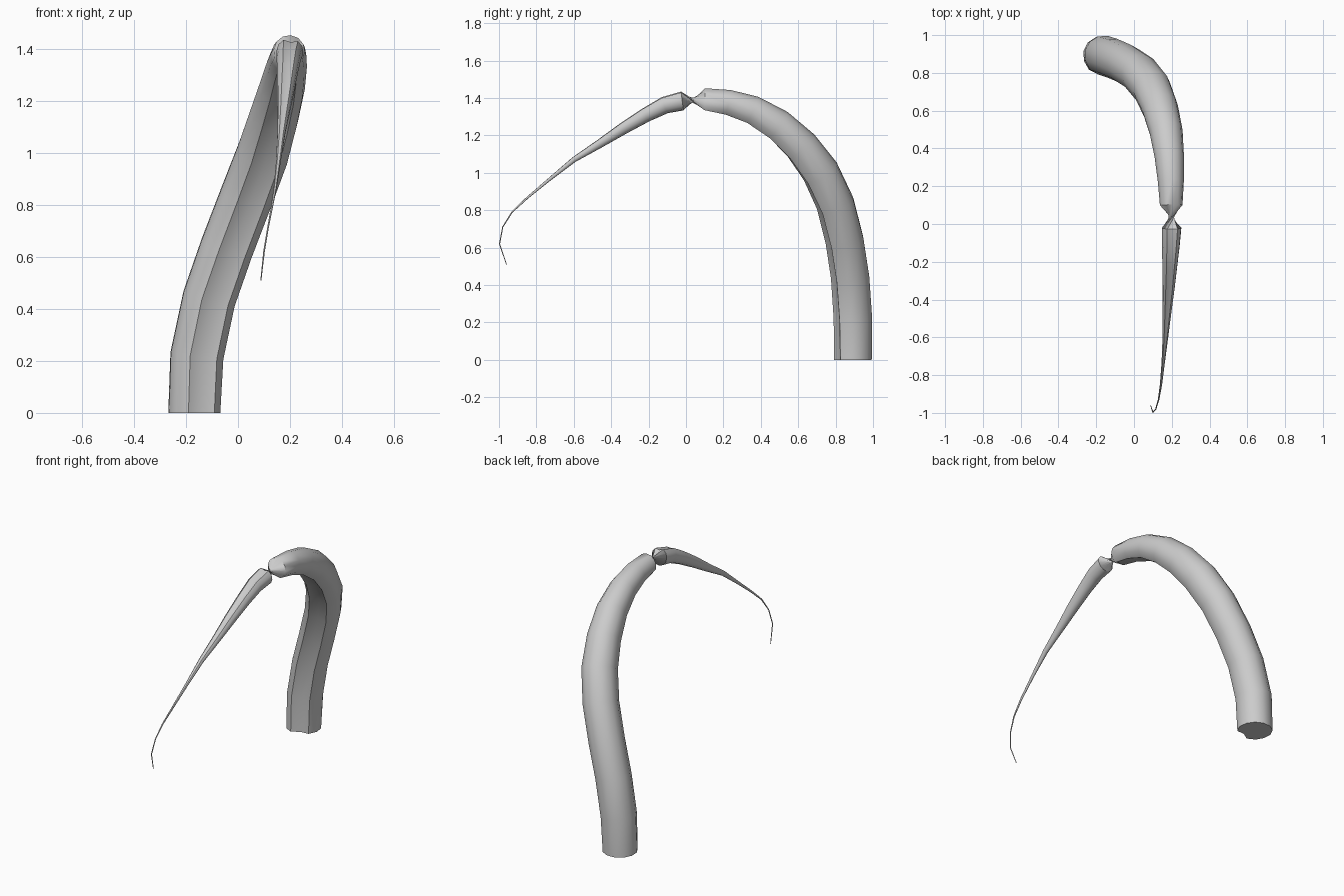
import bpy, bmesh, math
from mathutils import Vector

if "Cube" in bpy.data.objects:
    bpy.data.objects.remove(bpy.data.objects["Cube"])

# centre line (x, y, z, radius) of the thick arch, from the ground up to the pinch
arch = [(-.17, .895, 0, .1), (-.16, .895, .22, .103), (-.113, .88, .44, .103),
        (-.045, .85, .635, .103), (.03, .8, .83, .103), (.095, .72, 1.0, .102),
        (.138, .615, 1.14, .096), (.17, .49, 1.255, .088), (.187, .355, 1.335, .078),
        (.195, .225, 1.375, .069), (.197, .10, 1.392, .06)]
# thin tail that tapers from the pinch to a curled tip
tail = [(.199, -.02, 1.385, .052), (.195, -.115, 1.362, .047), (.19, -.215, 1.31, .04),
        (.183, -.335, 1.238, .033), (.175, -.46, 1.157, .024), (.166, -.6, 1.07, .015),
        (.155, -.73, .965, .009), (.143, -.85, .865, .006), (.13, -.93, .79, .004),
        (.115, -.98, .71, .003), (.1, -.997, .62, .003), (.088, -.96, .51, .002)]

# round cross-section with a shallow groove on the inner side
SIDES = 12
profile = [1.0] * SIDES
profile[0] = .78
profile[1] = profile[-1] = 1.05
profile[2] = profile[-2] = 1.04

path = arch + tail
points = [Vector(p[:3]) for p in path]
centre = Vector((.1, .1, .3))
bm = bmesh.new()
rings = []
for k, p in enumerate(points):
    t = points[min(k + 1, len(points) - 1)] - points[max(k - 1, 0)]
    t = Vector((0, 0, 1)) if k == 0 else t.normalized()
    u = centre - p
    u = (u - t * u.dot(t)).normalized()
    v = t.cross(u)
    # the section turns half way round at the pinch
    turn = math.pi if k >= len(arch) else 0
    ring = []
    for i in range(SIDES):
        a = 2 * math.pi * i / SIDES
        r = path[k][3] * profile[i]
        ring.append(bm.verts.new(p + r * (u * math.cos(a + turn) + v * math.sin(a + turn))))
    rings.append(ring)

# skin and end caps
for a, b in zip(rings, rings[1:]):
    for i in range(SIDES):
        j = (i + 1) % SIDES
        bm.faces.new((a[i], a[j], b[j], b[i]))
bm.faces.new(rings[0][::-1])
bm.faces.new(rings[-1])

mesh = bpy.data.meshes.new("twisted_tail")
bm.to_mesh(mesh)
bm.free()
obj = bpy.data.objects.new("twisted_tail", mesh)
bpy.context.collection.objects.link(obj)
bpy.context.view_layer.objects.active = obj
obj.select_set(True)
bpy.ops.object.shade_smooth_by_angle(angle=math.radians(50))
